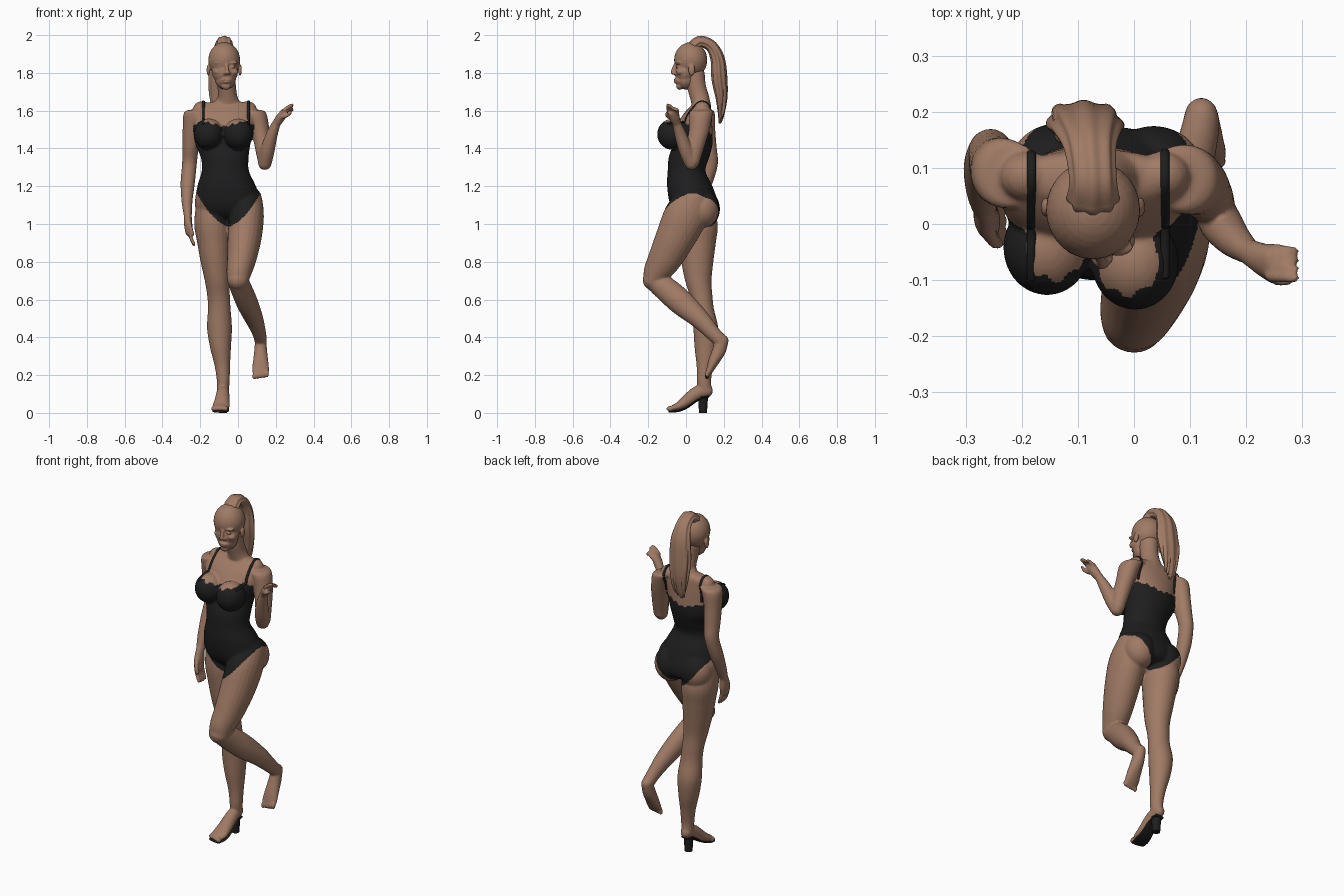
import bpy, bmesh, math
from mathutils import Vector, Matrix
from mathutils.bvhtree import BVHTree


def material(name, rgb):
    m = bpy.data.materials.new(name)
    m.diffuse_color = (*rgb, 1)
    return m


SKIN = material("warm brown skin", (0.35, 0.195, 0.13))
BLACK = material("black fabric", (0.013, 0.013, 0.013))


def loft(bm, pts, flat=False, ripple=0.0, n=24, sub=4):
    """Round-ended tube through points (x, y, z, side radius, depth radius)."""
    rows = []
    for i in range(len(pts) - 1):
        quad = [pts[max(i - 1, 0)], pts[i], pts[i + 1], pts[min(i + 2, len(pts) - 1)]]
        for k in range(sub):
            t = k / sub
            rows.append([0.5 * (2 * b + (c - a) * t + (2 * a - 5 * b + 4 * c - d) * t * t
                                + (3 * b - a - 3 * c + d) * t ** 3) for a, b, c, d in zip(*quad)])
    rows.append(list(pts[-1]))
    pos = [Vector(r[:3]) for r in rows]
    last = len(rows) - 1
    tan = [(pos[min(i + 1, last)] - pos[max(i - 1, 0)]).normalized() for i in range(last + 1)]
    if flat:
        tan = [Vector((0, 0, math.copysign(1, t.z))) for t in tan]
    secs = [(p, t, r[3], r[4]) for p, t, r in zip(pos, tan, rows)]

    def dome(sec, sign):
        p, t, a, b = sec
        return [(p + t * sign * min(a, b) * math.sin(q), t, a * math.cos(q), b * math.cos(q))
                for q in (0.4, 0.8, 1.15, 1.4)]
    secs = dome(secs[0], -1)[::-1] + secs + dome(secs[-1], 1)
    rings = []
    for p, t, a, b in secs:
        u = (Vector((1, 0, 0)) - t * t.x).normalized()
        v = t.cross(u)
        ring = []
        for j in range(n):
            q = 2 * math.pi * j / n
            f = 1 + ripple * math.cos(8 * q)
            ring.append(bm.verts.new(p + u * a * f * math.cos(q) + v * b * f * math.sin(q)))
        rings.append(ring)
    faces = [bm.faces.new(rings[0]), bm.faces.new(rings[-1])]
    for r, s in zip(rings, rings[1:]):
        for j in range(n):
            faces.append(bm.faces.new((r[j], r[(j + 1) % n], s[(j + 1) % n], s[j])))
    bmesh.ops.recalc_face_normals(bm, faces=faces)


def ball(bm, c, r):
    bmesh.ops.create_uvsphere(bm, u_segments=28, v_segments=18, radius=1,
                              matrix=Matrix.Translation(c) @ Matrix.Diagonal((*r, 1)))


def finish(bm, name, mats, voxel=0.0):
    """Turn a bmesh into an object; voxel > 0 fuses its parts into one skin."""
    me = bpy.data.meshes.new(name)
    bm.to_mesh(me)
    ob = bpy.data.objects.new(name, me)
    bpy.context.collection.objects.link(ob)
    if voxel:
        mod = ob.modifiers.new("fuse", 'REMESH')
        mod.mode, mod.voxel_size = 'VOXEL', voxel
        mod = ob.modifiers.new("soften", 'SMOOTH')
        mod.factor, mod.iterations = 0.5, 3
        dg = bpy.context.evaluated_depsgraph_get()
        new = bpy.data.meshes.new_from_object(ob.evaluated_get(dg))
        ob.modifiers.clear()
        ob.data = new
    ob.data.materials.clear()
    for m in mats:
        ob.data.materials.append(m)
    ob.data.polygons.foreach_set("use_smooth", [True] * len(ob.data.polygons))
    return ob


# Trunk: torso, bust, seat, neck
trunk = bmesh.new()
loft(trunk, [(-.05, .06, 1.01, .04, .03), (-.05, .06, 1.04, .15, .10), (-.05, .045, 1.10, .178, .128),
             (-.06, .02, 1.20, .155, .12), (-.067, .003, 1.28, .125, .10), (-.07, .015, 1.35, .126, .107),
             (-.08, .035, 1.42, .145, .105), (-.075, .04, 1.50, .158, .10), (-.07, .06, 1.58, .17, .075),
             (-.065, .08, 1.63, .14, .05), (-.06, .08, 1.65, .06, .035)], flat=True, n=40)
ball(trunk, (-.155, -.042, 1.475), (.078, .085, .083))
ball(trunk, (.002, -.068, 1.475), (.078, .085, .083))
ball(trunk, (-.135, .095, 1.08), (.09, .085, .10))
ball(trunk, (.035, .09, 1.08), (.09, .085, .10))
loft(trunk, [(-.055, .085, 1.61, .085, .05), (-.055, .072, 1.67, .053, .05),
             (-.06, .055, 1.73, .049, .05), (-.065, .045, 1.79, .05, .055)])
# Standing leg and foot
loft(trunk, [(-.14, .05, 1.12, .08, .09), (-.135, .06, 1.0, .097, .108), (-.128, .06, .9, .088, .098),
             (-.12, .06, .8, .078, .085), (-.11, .065, .7, .066, .07), (-.103, .08, .62, .060, .06),
             (-.099, .09, .55, .060, .058), (-.098, .105, .45, .066, .066), (-.093, .105, .35, .056, .06),
             (-.083, .1, .25, .041, .044), (-.078, .095, .17, .034, .038), (-.08, .1, .12, .032, .038)], flat=True)
loft(trunk, [(-.08, .112, .118, .030, .034), (-.08, .06, .105, .034, .037), (-.085, 0, .06, .041, .032),
             (-.09, -.04, .035, .046, .022), (-.095, -.07, .026, .040, .015)])
# Raised leg and foot
loft(trunk, [(.045, .04, 1.12, .085, .1), (.045, -.003, 1.04, .092, .115), (.035, -.055, .93, .09, .105),
             (.02, -.11, .82, .078, .09), (.005, -.155, .745, .066, .072), (0, -.175, .705, .058, .055)])
loft(trunk, [(0, -.165, .70, .054, .056), (.02, -.10, .65, .056, .066), (.05, -.02, .58, .056, .067),
             (.085, .07, .50, .048, .053), (.11, .135, .43, .037, .041), (.12, .18, .385, .033, .036)])
loft(trunk, [(.12, .192, .385, .030, .034), (.12, .175, .33, .034, .036), (.12, .145, .27, .041, .028),
             (.12, .125, .225, .045, .019), (.12, .115, .205, .040, .014)])
# Toes on both feet
for i in range(5):
    o, r = (i - 2) * .017, .013 if i else .015
    ball(trunk, (-.097 - o, -.085 + .006 * i, .022), (.010, .020, r))
    ball(trunk, (.12 + o, .112, .195 + .003 * i), (.010, .012, .020))
trunk_tree = BVHTree.FromBMesh(trunk)

# Lowered arm
arms = bmesh.new()
loft(arms, [(-.19, .085, 1.605, .05, .045), (-.23, .09, 1.59, .056, .062), (-.247, .1, 1.5, .046, .055),
            (-.252, .115, 1.40, .043, .048), (-.257, .127, 1.32, .039, .042), (-.266, .10, 1.22, .038, .042),
            (-.270, .06, 1.12, .029, .034), (-.266, .03, 1.05, .022, .027)], flat=True)
loft(arms, [(-.266, .03, 1.06, .02, .026), (-.264, .015, 1.0, .022, .038), (-.258, .005, .955, .02, .036)])
for i in range(4):
    y = .033 - i * .019
    loft(arms, [(-.258, y, .96, .010, .010), (-.248, y - .003, .925, .010, .010),
                (-.233, y - .008, .893 - .004 * (i in (1, 2)), .008, .008)], n=12)
loft(arms, [(-.26, -.01, 1.01, .012, .012), (-.25, -.032, .975, .011, .011), (-.24, -.035, .945, .009, .009)], n=12)
# Bent arm with curled hand
loft(arms, [(.05, .085, 1.605, .05, .045), (.09, .08, 1.59, .058, .062), (.117, .07, 1.5, .049, .055),
            (.132, .05, 1.41, .044, .048), (.142, .035, 1.335, .038, .04)], flat=True)
loft(arms, [(.142, .028, 1.322, .036, .036), (.156, 0, 1.39, .038, .038), (.178, -.028, 1.47, .031, .032),
            (.202, -.048, 1.53, .023, .023)])
loft(arms, [(.202, -.048, 1.53, .022, .022), (.224, -.06, 1.562, .024, .028), (.245, -.07, 1.59, .02, .032)])
for i in range(4):
    y, z = -.045 - i * .016, 1.583 + i * .006
    loft(arms, [(.243, y, z, .010, .010), (.272, y - .002, z + .022, .010, .010),
                (.287, y - .004, z + .03 - .012 * (i < 2), .008, .008)], n=12)
loft(arms, [(.225, -.08, 1.565, .012, .012), (.255, -.1, 1.572, .010, .010), (.28, -.1, 1.59, .008, .008)], n=12)
arm_tree = BVHTree.FromBMesh(arms)

# Fuse trunk and arms, then colour the bodysuit faces by rule
tmp = bpy.data.meshes.new("arms_tmp")
arms.to_mesh(tmp)
trunk.from_mesh(tmp)
bpy.data.meshes.remove(tmp)
body = finish(trunk, "body", [SKIN, BLACK], 0.006)


def in_suit(c):
    dx = abs(c.x + .05)
    low = .985 + .3 * dx + 4.5 * dx * dx
    back = min(max((c.y + .02) / .12, 0), 1)
    side = min(abs(c.x + .075) / .11, 1)
    high = 1.515 + .03 * side - .055 * back + .005 * math.sin(c.x * 150)
    if not low < c.z < high:
        return False
    return trunk_tree.find_nearest(c)[3] <= arm_tree.find_nearest(c)[3]


for p in body.data.polygons:
    p.material_index = int(in_suit(p.center))

# Shoulder straps laid over the body surface
body_tree = BVHTree.FromPolygons([v.co for v in body.data.vertices],
                                 [tuple(p.vertices) for p in body.data.polygons])
for x, side in ((-.183, "right"), (.055, "left")):
    path = []
    for k in range(19):
        q = math.radians(k * 11)
        d = Vector((0, -math.cos(q), math.sin(q)))
        hit = body_tree.ray_cast(Vector((x, .05, 1.53)) + d * .4, -d)[0]
        if hit:
            path.append((*hit, .008, .005))
    bm = bmesh.new()
    loft(bm, path, n=8, sub=2)
    finish(bm, side + "_strap", [BLACK])

# Head with face features and ears
bm = bmesh.new()
ball(bm, (-.073, .025, 1.868), (.084, .088, .094))
ball(bm, (-.069, -.004, 1.805), (.069, .056, .066))
ball(bm, (-.067, -.002, 1.768), (.056, .050, .056))
ball(bm, (-.063, -.034, 1.732), (.026, .018, .022))
loft(bm, [(-.061, -.052, 1.852, .009, .008), (-.059, -.064, 1.825, .009, .010), (-.057, -.070, 1.802, .013, .011)], n=14)
ball(bm, (-.060, -.052, 1.764), (.025, .014, .007))
ball(bm, (-.060, -.051, 1.752), (.021, .014, .008))
ball(bm, (-.062, -.038, 1.76), (.036, .02, .026))
for s in (-1, 1):
    ball(bm, (-.062 + s * .034, -.041, 1.853), (.027, .016, .009))
    ball(bm, (-.062 + s * .032, -.045, 1.832), (.015, .010, .008))
    ball(bm, (-.064 + s * .040, -.030, 1.805), (.026, .022, .018))
    ball(bm, (-.057 + s * .012, -.062, 1.797), (.008, .010, .007))
    ball(bm, (-.073 + s * .084, .03, 1.815), (.009, .018, .030))
finish(bm, "head", [SKIN], 0.004)

# Ponytail with ridged strands and a tie at its root
bm = bmesh.new()
loft(bm, [(-.073, .045, 1.945, .045, .032), (-.073, .08, 1.966, .040, .029), (-.078, .135, 1.940, .044, .030),
          (-.083, .168, 1.87, .058, .036), (-.087, .177, 1.77, .066, .040), (-.092, .188, 1.67, .056, .030),
          (-.098, .186, 1.58, .030, .016), (-.10, .18, 1.54, .010, .008)], ripple=.06, n=64, sub=6)
for i in range(5):
    x = -.13 + i * .021
    loft(bm, [(x, .185, 1.82, .014, .014), (x - .003, .20, 1.72, .014, .014),
              (x * .8 - .02, .20, 1.62, .011, .010), (x * .7 - .03, .188, 1.55 + .012 * (i % 3), .004, .004)], n=12)
finish(bm, "ponytail", [SKIN])

# Shoe: thin sole following the foot, and block heel
bm = bmesh.new()
loft(bm, [(-.08, .118, .086, .029, .006), (-.08, .065, .070, .032, .006), (-.085, .005, .029, .038, .006),
          (-.09, -.04, .011, .043, .006), (-.097, -.085, .007, .040, .006)])
bmesh.ops.create_cone(bm, cap_ends=True, segments=20, radius1=.021, radius2=.027, depth=.09,
                      matrix=Matrix.Translation((-.08, .09, .045)))
finish(bm, "shoe", [BLACK])
for ob in bpy.data.objects:
    ob.select_set(ob.name == "shoe")
bpy.context.view_layer.objects.active = bpy.data.objects["shoe"]
bpy.ops.object.shade_smooth_by_angle()
